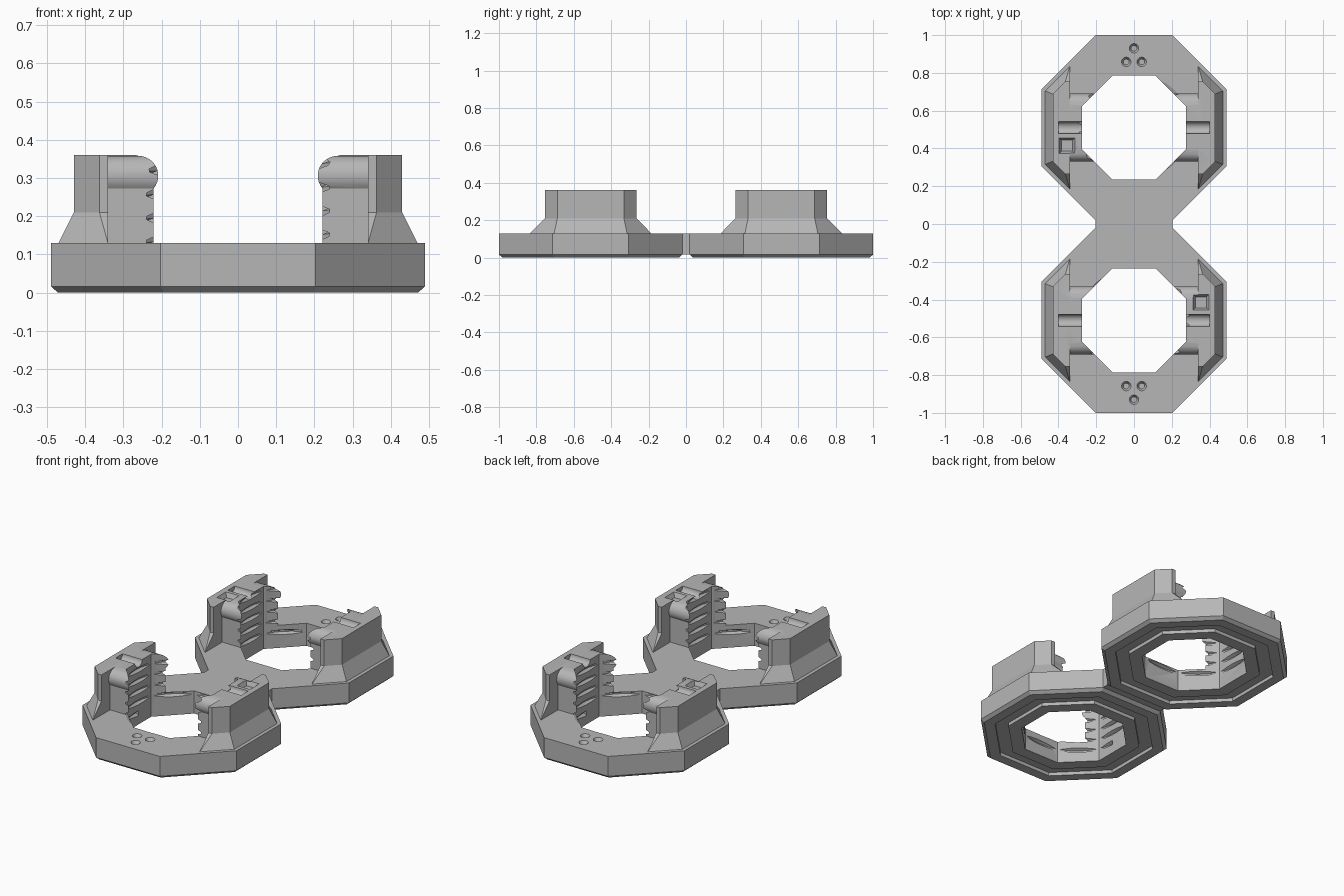
import bpy, bmesh, math
from mathutils import Matrix

if "Cube" in bpy.data.objects:
    bpy.data.objects.remove(bpy.data.objects["Cube"])

grey = bpy.data.materials.new("plain grey")
grey.use_nodes = True
GREY = (0.47, 0.47, 0.47, 1)
grey.diffuse_color = GREY
grey.node_tree.nodes["Principled BSDF"].inputs["Base Color"].default_value = GREY

T = math.tan(math.pi / 8)
RING_Y = 0.51
BASE_TOP = 0.13
TOP = 0.36


def loft(name, sections):
    """Solid skin through loops of equal length, capped at both ends."""
    bm = bmesh.new()
    loops = [[bm.verts.new(p) for p in s] for s in sections]
    n = len(loops[0])
    for a, b in zip(loops, loops[1:]):
        for i in range(n):
            j = (i + 1) % n
            bm.faces.new((a[i], a[j], b[j], b[i]))
    bm.faces.new(loops[0][::-1])
    bm.faces.new(loops[-1])
    bmesh.ops.recalc_face_normals(bm, faces=bm.faces)
    mesh = bpy.data.meshes.new(name)
    bm.to_mesh(mesh)
    bm.free()
    mesh.materials.append(grey)
    ob = bpy.data.objects.new(name, mesh)
    bpy.context.collection.objects.link(ob)
    return ob


def ngon(a, z, n=8, x=0, y=0):
    """Loop with n sides and flat-to-centre distance a."""
    r = a / math.cos(math.pi / n)
    return [(x + r * math.cos((i + 0.5) * math.tau / n),
             y + r * math.sin((i + 0.5) * math.tau / n), z) for i in range(n)]


def prism(name, steps, **kw):
    return loft(name, [ngon(a, z, **kw) for a, z in steps])


def combine(ob, other, operation="DIFFERENCE", keep=False):
    m = ob.modifiers.new("combine", "BOOLEAN")
    m.operation, m.object, m.solver = operation, other, "EXACT"
    bpy.context.view_layer.objects.active = ob
    bpy.ops.object.modifier_apply(modifier=m.name)
    other.hide_render = True
    if not keep:
        bpy.data.objects.remove(other)


def thread_cutter():
    """Helical V ridge that leaves lens-shaped dents in the flat walls."""
    turns, seg, pitch = 5, 40, 0.062
    out = []
    for i in range(turns * seg + 1):
        t = i * math.tau / seg
        z = 0.065 + pitch * i / seg
        c, s = math.cos(t), math.sin(t)
        out.append([(r * c, r * s, z + dz)
                    for r, dz in ((0.25, -0.027), (0.293, -0.004),
                                  (0.293, 0.004), (0.25, 0.027))])
    return loft("thread_cutter", out)


def shell_section(a, end, z):
    """Outer wall cross-section: part of an octagon beyond the inner plane."""
    inner, corner = 0.34, a * math.sqrt(2) - end
    half = [(inner, end), (corner, end), (a, a * T)]
    return [(x, y, z) for x, y in half] + [(x, -y, z) for x, y in half[::-1]]


def block_section(x):
    """Inner block outline with a round bulge at each end."""
    cy, cz, r = 0.128, 0.306, 0.052
    half = [(0.168, BASE_TOP)]
    for i in range(13):
        t = math.radians(-40 + i * 130 / 12)
        half.append((cy + r * math.cos(t), cz + r * math.sin(t)))
    half.append((0.122, TOP))
    return [(x, y, z) for y, z in half] + [(x, -y, z) for y, z in half[::-1]]


def make_tower(side, thread, hole, pocket):
    tower = loft("tower", [shell_section(0.47, 0.324, BASE_TOP),
                           shell_section(0.43, 0.245, 0.21),
                           shell_section(0.43, 0.245, TOP)])
    block = loft("block", [block_section(0.18), block_section(0.36)])
    combine(tower, block, "UNION")
    # Round slot across the top
    slot = []
    for x in (0.2, 0.4):
        slot.append([(x, 0.032 * math.cos(i * math.tau / 24),
                      TOP + 0.03 * math.sin(i * math.tau / 24)) for i in range(24)])
    combine(tower, loft("slot_cutter", slot))
    if side < 0:
        tower.data.transform(Matrix.Rotation(math.pi, 4, "Z"))
    combine(tower, hole, keep=True)
    combine(tower, thread, keep=True)
    # Square pocket with sloping walls
    if pocket:
        combine(tower, prism("pocket_cutter", [(0.029, TOP - 0.025), (0.044, TOP + 0.005)],
                             n=4, x=0.355 * side, y=-0.095))
    return tower


def make_base(thread, hole):
    base = prism("ring_base", [(0.472, 0), (0.49, 0.016), (0.49, BASE_TOP)])
    # Octagonal channel in the underside
    channel = prism("channel_cutter", [(0.415, -0.02), (0.415, 0.02)])
    combine(channel, prism("channel_core", [(0.345, -0.03), (0.345, 0.03)]))
    combine(base, channel)
    combine(base, hole, keep=True)
    combine(base, thread, keep=True)
    # Three small round dimples
    for x, y in ((0, 0.42), (-0.041, 0.348), (0.041, 0.348)):
        combine(base, prism("dimple_cutter", [(0.015, BASE_TOP - 0.018),
                                              (0.027, BASE_TOP + 0.004)], n=24, x=x, y=y))
    return base


hole = prism("hole_cutter", [(0.275, -0.1), (0.275, 0.5)])
thread = thread_cutter()
parts = {
    "ring_base": make_base(thread, hole),
    "tower_left": make_tower(1, thread, hole, False),
    "tower_right": make_tower(-1, thread, hole, True),
}
for helper in (hole, thread):
    bpy.data.objects.remove(helper)

# Back ring, then the front ring as its half-turn copy
finished = []
for name, ob in parts.items():
    ob.data.transform(Matrix.Translation((0, RING_Y, 0)))
    ob.name = "back_" + name
    front = ob.copy()
    front.data = ob.data.copy()
    front.data.transform(Matrix.Rotation(math.pi, 4, "Z"))
    swap = {"tower_left": "tower_right", "tower_right": "tower_left"}
    front.name = "front_" + swap.get(name, name)
    bpy.context.collection.objects.link(front)
    finished += [ob, front]

# Bridge joining the two rings
finished.append(loft("bridge", [[(x, y, z) for x, y in
                                 ((-0.203, -0.02), (0.203, -0.02), (0.203, 0.02), (-0.203, 0.02))]
                                for z in (0.016, BASE_TOP)]))

bpy.ops.object.select_all(action="DESELECT")
for ob in finished:
    ob.select_set(True)
bpy.context.view_layer.objects.active = finished[0]
bpy.ops.object.shade_smooth_by_angle(angle=math.radians(25))
